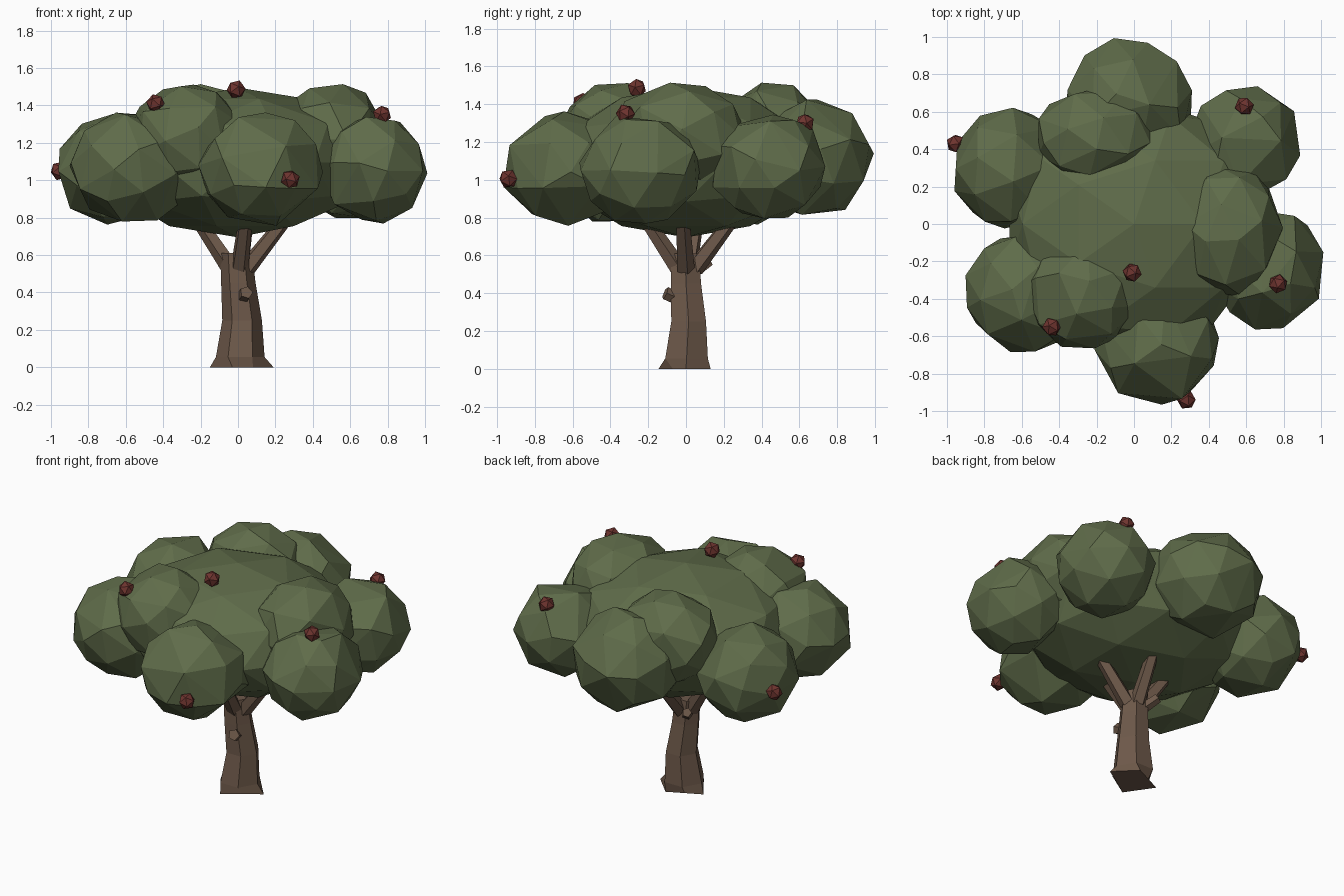
import bpy, bmesh, math, random
from mathutils import Vector, Matrix, Euler

if "Cube" in bpy.data.objects:
    bpy.data.objects.remove(bpy.data.objects["Cube"])

random.seed(4)

def material(name, rgb):
    m = bpy.data.materials.new(name)
    m.diffuse_color = (*rgb, 1)
    m.use_nodes = True
    m.node_tree.nodes["Principled BSDF"].inputs["Base Color"].default_value = m.diffuse_color
    return m

LEAF = material("leaf green", (0.115, 0.15, 0.068))
BARK = material("bark brown", (0.155, 0.100, 0.068))
FRUIT = material("fruit red", (0.155, 0.034, 0.028))

def finish(bm, name, mat):
    bmesh.ops.recalc_face_normals(bm, faces=bm.faces)
    me = bpy.data.meshes.new(name)
    bm.to_mesh(me)
    bm.free()
    me.materials.append(mat)
    ob = bpy.data.objects.new(name, me)
    bpy.context.collection.objects.link(ob)
    return ob

def ball(name, centre, size, mat, subdiv, spin=True, jitter=0.0):
    """Faceted ball, randomly turned, then scaled to its half sizes."""
    bm = bmesh.new()
    bmesh.ops.create_icosphere(bm, subdivisions=subdiv, radius=1)
    turn = Euler([random.uniform(0, 6.28) if spin else 0 for _ in range(3)]).to_matrix()
    for v in bm.verts:
        p = turn @ v.co * (1 + random.uniform(-jitter, jitter))
        v.co = Vector(centre) + Vector([a * b for a, b in zip(p, size)])
    return finish(bm, name, mat)

def limb(name, rings, sides, upright=False):
    """Tapered tube through (point, radius) rings."""
    bm = bmesh.new()
    axis = (Vector(rings[-1][0]) - Vector(rings[0][0])).normalized()
    rot = Matrix.Identity(3) if upright else axis.to_track_quat('Z', 'Y').to_matrix()
    loops = []
    for p, r in rings:
        loops.append([bm.verts.new(Vector(p) + rot @ Vector((
            r * math.cos(2 * math.pi * i / sides),
            r * math.sin(2 * math.pi * i / sides), 0))) for i in range(sides)])
    for a, b in zip(loops, loops[1:]):
        for i in range(sides):
            j = (i + 1) % sides
            bm.faces.new((a[i], a[j], b[j], b[i]))
    bm.faces.new(loops[0][::-1])
    bm.faces.new(loops[-1])
    return finish(bm, name, BARK)

# Trunk, six-sided, flaring to a four-cornered foot
trunk = limb("trunk", [((0, 0, 0), 0.16), ((0.012, 0.003, 0.055), 0.13),
                       ((0.022, 0.014, 0.25), 0.106), ((0.002, 0.0, 0.45), 0.092),
                       ((-0.01, -0.005, 0.61), 0.085)], 6, upright=True)
foot = [(0.19, 0), (0.06, 0.13), (-0.045, 0.08), (-0.15, 0.03), (-0.03, -0.145), (0.08, -0.07)]
for v, (x, y) in zip(trunk.data.vertices, foot):
    v.co = (x, y, 0)

# Branches spreading into the crown
for i, (x, y) in enumerate([(-0.22, 0.06), (0.04, -0.22), (0.26, -0.02), (0.05, 0.25)]):
    limb(f"branch_{i + 1}", [((x * 0.18, y * 0.18, 0.53), 0.05),
                             ((x, y, 0.80), 0.038)], 5)

# Cut stubs on the trunk
limb("front_stub", [((0.02, -0.02, 0.36), 0.036), ((0.045, -0.11, 0.40), 0.036)], 5)
limb("back_stub", [((-0.03, 0.03, 0.50), 0.035), ((-0.09, 0.12, 0.565), 0.03)], 5)

# Crown: broad core, ring of lower lobes, three upper lobes
ball("crown_core", (0, 0, 1.095), (0.70, 0.68, 0.40), LEAF, 2, spin=False)
lobes = [
    ("lobe_back", (-0.025, 0.645, 1.11), (0.35, 0.35, 0.32)),
    ("lobe_back_right", (0.595, 0.435, 1.07), (0.30, 0.31, 0.29)),
    ("lobe_right", (0.72, -0.24, 1.06), (0.295, 0.325, 0.295)),
    ("lobe_front", (0.125, -0.64, 1.06), (0.335, 0.335, 0.30)),
    ("lobe_front_left", (-0.57, -0.365, 1.065), (0.335, 0.33, 0.305)),
    ("lobe_back_left", (-0.67, 0.3, 1.06), (0.30, 0.33, 0.30)),
    ("upper_lobe_back", (-0.20, 0.465, 1.23), (0.33, 0.275, 0.29)),
    ("upper_lobe_front", (-0.275, -0.37, 1.23), (0.315, 0.305, 0.29)),
    ("upper_lobe_right", (0.505, -0.035, 1.23), (0.29, 0.36, 0.29)),
]
for name, c, s in lobes:
    lobe = ball(name, c, s, LEAF, 2, jitter=0.012)
    coarse = lobe.modifiers.new("coarser facets", 'DECIMATE')
    coarse.ratio = 0.72

# Fruit
fruit = [(-0.953, 0.43, 1.05), (-0.44, -0.55, 1.41), (-0.01, -0.26, 1.485),
         (0.77, -0.32, 1.35), (0.28, -0.94, 1.005), (0.59, 0.63, 1.30)]
for i, c in enumerate(fruit):
    ball(f"fruit_{i + 1}", c, (0.052,) * 3, FRUIT, 1)
